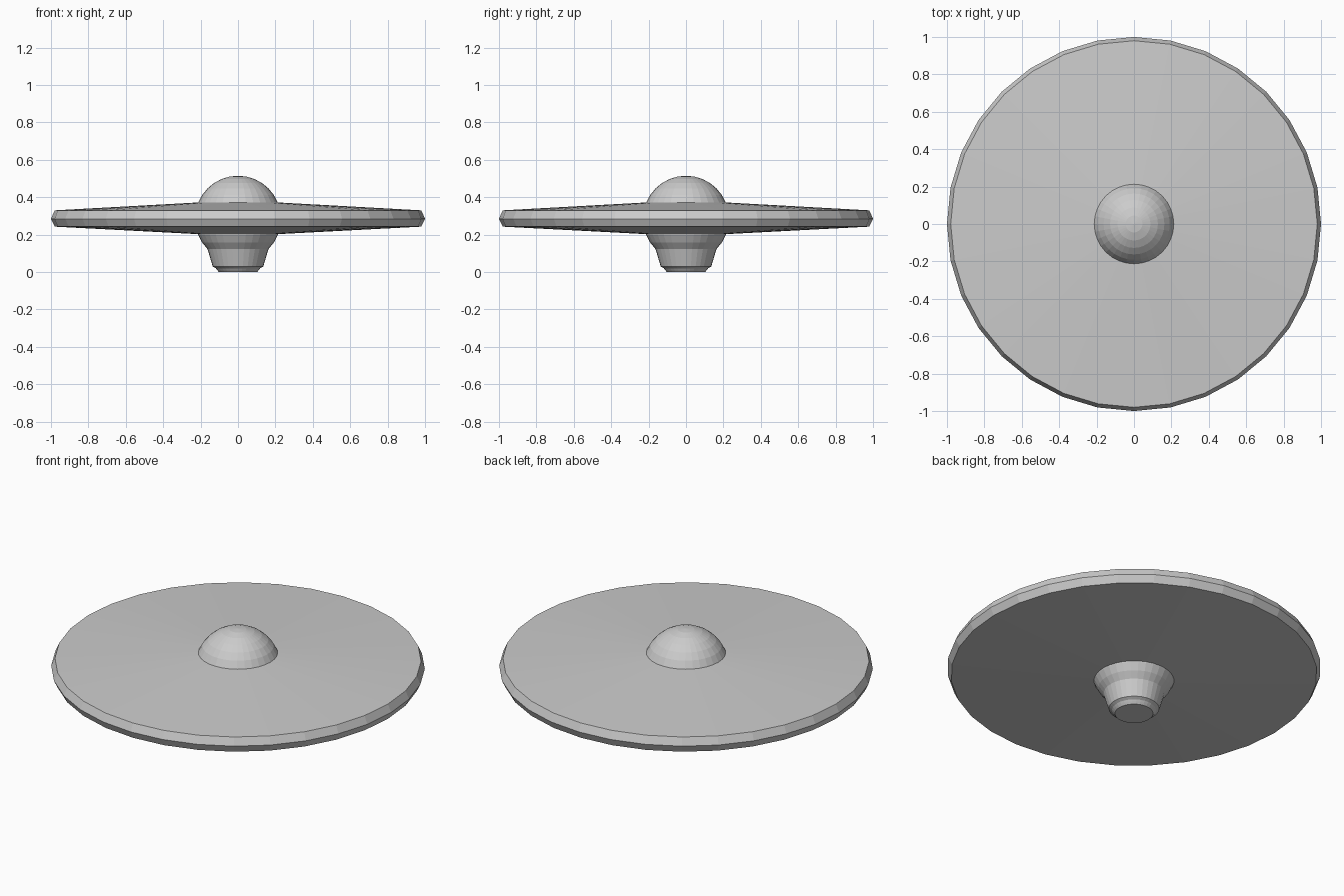
import bpy, bmesh, math

if "Cube" in bpy.data.objects:
    bpy.data.objects.remove(bpy.data.objects["Cube"])

SIDES = 32
MID = 0.285      # height of the disc's mid plane
R = 0.23         # radius of the central ball

grey = bpy.data.materials.new("hull grey")
grey.diffuse_color = (0.6, 0.6, 0.6, 1)
grey.use_nodes = True
grey.node_tree.nodes["Principled BSDF"].inputs["Base Color"].default_value = grey.diffuse_color


def lathe(name, profile):
    """Spin (radius, z) points round the z axis; zero radius makes a pole."""
    bm = bmesh.new()
    rings = []
    for r, z in profile:
        n = 1 if r < 1e-5 else SIDES
        rings.append([bm.verts.new((r * math.cos(2 * math.pi * i / SIDES),
                                    r * math.sin(2 * math.pi * i / SIDES), z))
                      for i in range(n)])
    for a, b in zip(rings, rings[1:]):
        for i in range(SIDES):
            j = (i + 1) % SIDES
            quad = [a[i % len(a)], a[j % len(a)], b[j % len(b)], b[i % len(b)]]
            bm.faces.new(list(dict.fromkeys(quad)))
    bmesh.ops.recalc_face_normals(bm, faces=bm.faces)
    mesh = bpy.data.meshes.new(name)
    bm.to_mesh(mesh)
    bm.free()
    mesh.materials.append(grey)
    obj = bpy.data.objects.new(name, mesh)
    bpy.context.collection.objects.link(obj)
    return obj


# Wide disc with shallow cones and a bevelled rim
lathe("saucer_disc", [(0, 0.193), (0.2, 0.202), (0.98, 0.243), (1.0, MID),
                      (0.98, 0.33), (0.2, 0.373), (0, 0.382)])

# Ball through the middle: dome above, bulge below
lathe("dome_ball", [(R * math.sin(math.pi * k / 16), MID + R * math.cos(math.pi * k / 16))
                    for k in range(17)])

# Tapered nozzle under the ball, with a stepped foot
lathe("lower_nozzle", [(0, 0.123), (0.163, 0.123), (0.135, 0.03), (0.118, 0.02),
                       (0.112, 0.012), (0.102, 0.0), (0, 0.0)])
